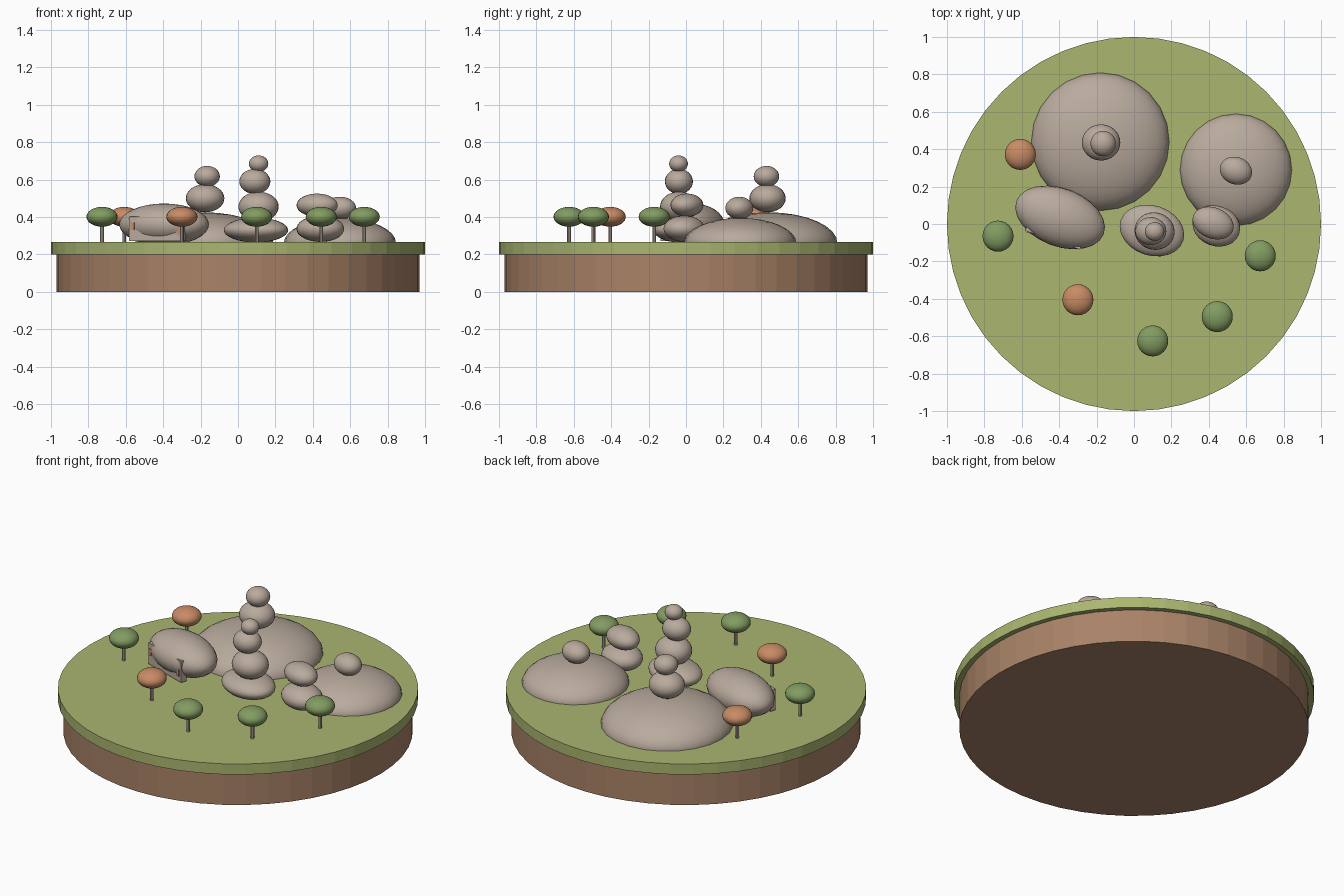
import bpy
from math import radians

cube = bpy.data.objects.get("Cube")
if cube:
    bpy.data.objects.remove(cube, do_unlink=True)


def material(name, hex_code):
    """Flat colour from an sRGB hex code, stored as linear values."""
    rgb = [int(hex_code[i:i + 2], 16) / 255 for i in (0, 2, 4)]
    colour = [((c + 0.055) / 1.055) ** 2.4 for c in rgb] + [1]
    mat = bpy.data.materials.new(name)
    mat.use_nodes = True
    mat.diffuse_color = colour
    bsdf = mat.node_tree.nodes["Principled BSDF"]
    bsdf.inputs["Base Color"].default_value = colour
    bsdf.inputs["Roughness"].default_value = 0.9
    return mat


GRASS = material("grass green", "aab670")
SOIL = material("soil brown", "a98367")
STONE = material("stone grey", "b9aa9d")
LEAF = material("leaf green", "829c62")
AUTUMN = material("autumn orange", "c88b65")
GROUND = 0.265


def finish(name, mat, smooth=True):
    obj = bpy.context.object
    obj.name = name
    obj.data.materials.append(mat)
    if smooth:
        bpy.ops.object.shade_smooth_by_angle(angle=radians(40))
    return obj


def cylinder(name, mat, x, y, radius, bottom, top, sides, smooth=False):
    bpy.ops.mesh.primitive_cylinder_add(
        vertices=sides, radius=radius, depth=top - bottom,
        location=(x, y, (bottom + top) / 2))
    return finish(name, mat, smooth)


def pebble(name, mat, centre, size, turn=0, tilt=0):
    bpy.ops.mesh.primitive_uv_sphere_add(
        segments=24, ring_count=16, radius=1, location=centre,
        rotation=(0, radians(tilt), radians(turn)))
    bpy.context.object.scale = size
    return finish(name, mat)


def box(name, mat, centre, size, turn):
    bpy.ops.mesh.primitive_cube_add(size=1, location=centre,
                                    rotation=(0, 0, radians(turn)))
    bpy.context.object.scale = size
    return finish(name, mat, False)


# Round island: soil below, overhanging turf above
cylinder("soil_base", SOIL, 0, 0, 0.97, 0, 0.2, 48)
cylinder("grass_top", GRASS, 0, 0, 1.0, 0.2, GROUND, 48)

# Two low domed hills
pebble("large_hill", STONE, (-0.18, 0.44, 0.26), (0.37, 0.37, 0.165))
pebble("small_hill", STONE, (0.545, 0.29, 0.26), (0.30, 0.30, 0.135))

# Balanced stones on the hills
pebble("large_hill_stone", STONE, (-0.176, 0.436, 0.5), (0.103, 0.097, 0.075))
pebble("large_hill_top_stone", STONE, (-0.165, 0.43, 0.617), (0.068, 0.068, 0.056))
pebble("small_hill_stone", STONE, (0.545, 0.285, 0.448), (0.088, 0.073, 0.06), -20)

# Tall central cairn
pebble("cairn_foot", STONE, (0.096, -0.035, 0.33), (0.176, 0.134, 0.066), -18)
pebble("cairn_body", STONE, (0.11, -0.038, 0.455), (0.108, 0.1, 0.08), -15)
pebble("cairn_neck", STONE, (0.09, -0.038, 0.59), (0.083, 0.075, 0.067))
pebble("cairn_head", STONE, (0.11, -0.04, 0.685), (0.052, 0.05, 0.044))

# Short cairn of two stones
pebble("short_cairn_foot", STONE, (0.44, -0.01, 0.337), (0.13, 0.108, 0.07), -20)
pebble("short_cairn_head", STONE, (0.423, 0.005, 0.463), (0.114, 0.083, 0.062), -22)

# Boulder with a flat facing half buried in its front
pebble("boulder", STONE, (-0.395, 0.035, 0.36), (0.25, 0.155, 0.112), -21)
box("boulder_facing", STONE, (-0.43, -0.07, 0.337), (0.31, 0.035, 0.13), -19)
for side, x, y, z in (("right", -0.563, -0.044, 0.35), ("left", -0.315, -0.129, 0.325)):
    box(side + "_facing_mark", AUTUMN, (x, y, z), (0.02, 0.008, 0.04), -19)

# Small round trees
trees = [(-0.727, -0.065, LEAF), (0.1, -0.625, LEAF), (0.445, -0.495, LEAF),
         (0.675, -0.17, LEAF), (-0.608, 0.372, AUTUMN), (-0.3, -0.405, AUTUMN)]
for number, (x, y, leaf) in enumerate(trees, 1):
    cylinder(f"tree_trunk_{number}", STONE, x, y, 0.01, GROUND, 0.39, 8, True)
    pebble(f"tree_crown_{number}", leaf, (x, y, 0.401), (0.083, 0.083, 0.053))
